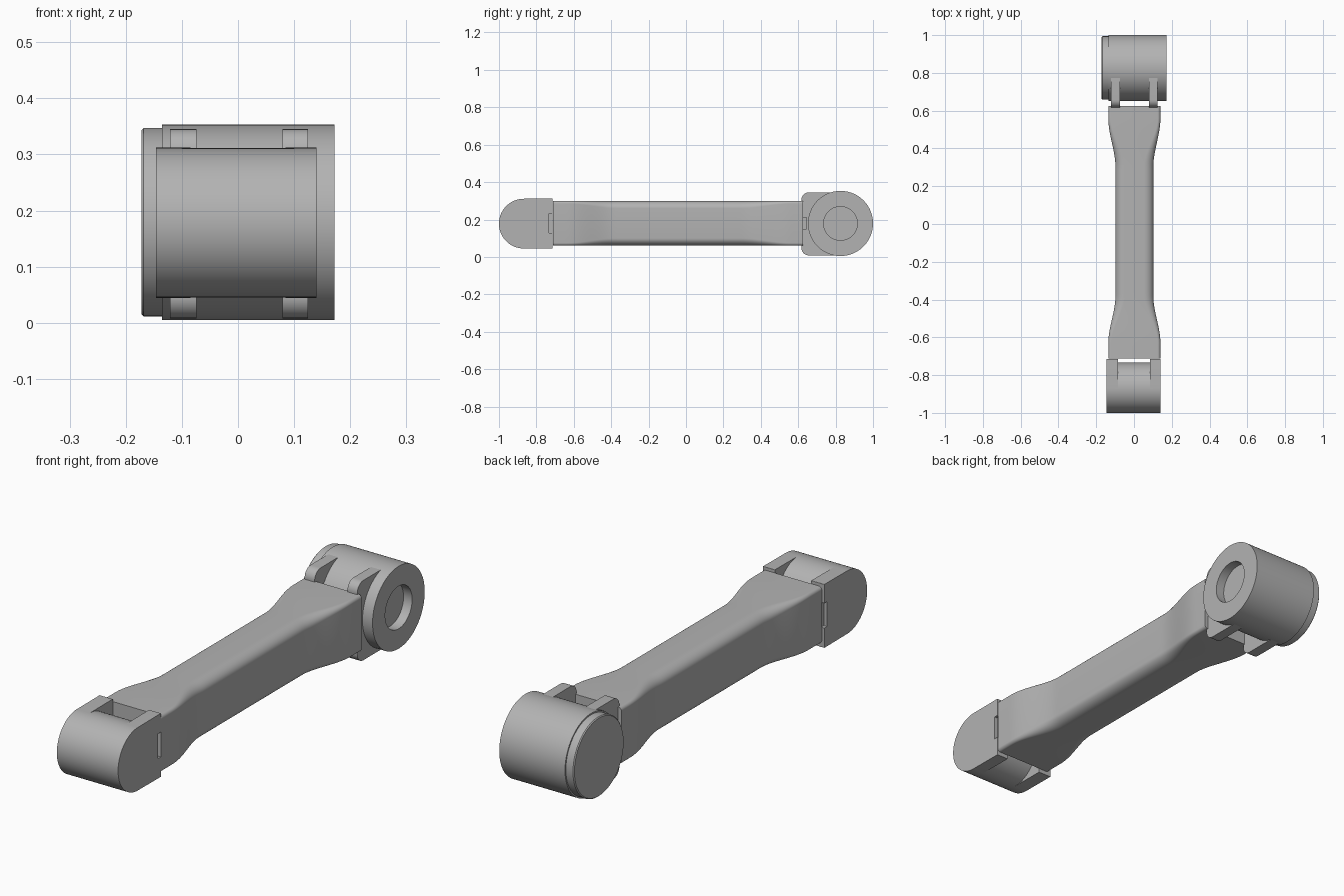
import bpy, bmesh
from math import sin, cos, pi

if "Cube" in bpy.data.objects:
    bpy.data.objects.remove(bpy.data.objects["Cube"])

grey = bpy.data.materials.new("plain grey")
grey.use_nodes = True
grey.diffuse_color = (0.45, 0.45, 0.45, 1)
grey.node_tree.nodes["Principled BSDF"].inputs["Base Color"].default_value = grey.diffuse_color


def finish(name, bm):
    bmesh.ops.remove_doubles(bm, verts=bm.verts, dist=1e-5)
    bmesh.ops.recalc_face_normals(bm, faces=bm.faces)
    mesh = bpy.data.meshes.new(name)
    bm.to_mesh(mesh)
    bm.free()
    mesh.materials.append(grey)
    obj = bpy.data.objects.new(name, mesh)
    bpy.context.collection.objects.link(obj)
    bpy.ops.object.select_all(action="DESELECT")
    obj.select_set(True)
    bpy.context.view_layer.objects.active = obj
    bpy.ops.object.shade_smooth_by_angle(angle=0.5)
    return obj


def loft(name, rings):
    """Skin closed rings of equal length and cap both ends."""
    bm = bmesh.new()
    loops = [[bm.verts.new(p) for p in ring] for ring in rings]
    n = len(loops[0])
    for a, b in zip(loops, loops[1:]):
        for i in range(n):
            j = (i + 1) % n
            bm.faces.new((a[i], a[j], b[j], b[i]))
    bm.faces.new(loops[0])
    bm.faces.new(loops[-1])
    return finish(name, bm)


def turned(name, y, z, profile, sides=96):
    """Turn (x, radius) steps about an axis along x."""
    angles = [2 * pi * i / sides for i in range(sides)]
    return loft(name, [[(x, y + r * cos(a), z + r * sin(a)) for a in angles]
                       for x, r in profile])


def rounded(corners, steps=10):
    """Outline from (centre u, centre v, radius u, radius v), one per quadrant."""
    pts = []
    for q, (u, v, ru, rv) in enumerate(corners):
        for i in range(steps + 1):
            a = (q + i / steps) * pi / 2
            pts.append((u + ru * cos(a), v + rv * sin(a)))
    return pts


def plate(name, outline, x0, x1):
    return loft(name, [[(x, y, z) for y, z in outline] for x in (x0, x1)])


def cut_slot(obj, x, y, z, size):
    bpy.ops.mesh.primitive_cube_add(size=1, location=(x, y, z))
    cutter = bpy.context.object
    cutter.scale = size
    cutter.hide_render = True
    mod = obj.modifiers.new("slot", "BOOLEAN")
    mod.operation, mod.solver, mod.object = "DIFFERENCE", "EXACT", cutter
    bpy.context.view_layer.objects.active = obj
    bpy.ops.object.modifier_apply(modifier="slot")
    bpy.data.objects.remove(cutter)


# Arm: waisted beam whose corners are softer in the middle
Y0, Y1, ZB, ZT = -0.712, 0.625, 0.06, 0.30


def flare(y):
    t = (-y - 0.38) / 0.25 if y < 0 else (y - 0.30) / 0.26
    t = min(max(t, 0), 1)
    return t * t * (3 - 2 * t)


rings = []
COUNT = 80
for k in range(COUNT + 1):
    y = Y0 + (Y1 - Y0) * k / COUNT
    f = flare(y)
    w = 0.10 + 0.038 * f
    ru, rv = 0.05 - 0.035 * f, 0.04 - 0.025 * f
    top, low = ZT - rv, ZB + rv
    section = rounded([(w - ru, top, ru, rv), (ru - w, top, ru, rv),
                       (ru - w, low, ru, rv), (w - ru, low, ru, rv)])
    rings.append([(x + 0.002, y, z) for x, z in section])
loft("arm", rings)

# Rear drum with a stepped end cap and a blind bore
turned("rear_drum", 0.826, 0.179,
       [(-0.172, 0.164), (-0.168, 0.168), (-0.135, 0.168), (-0.135, 0.174),
        (0.172, 0.174), (0.172, 0.09), (0.132, 0.09)])

# Rear lugs joining the arm to the drum
R = 0.04
lug = rounded([(0.82, 0.305, 0.005, R), (0.657, 0.305, R, R),
               (0.657, 0.048, R, R), (0.82, 0.048, 0.005, R)])
for side, x0, x1 in (("right", -0.121, -0.074), ("left", 0.079, 0.125)):
    obj = plate("rear_lug_" + side, lug, x0, x1)
    outer = x0 if side == "right" else x1
    cut_slot(obj, outer, 0.63, 0.18, (0.03, 0.026, 0.06))

# Front barrel between two rounded cheeks
CY, CZ, CR = -0.867, 0.178, 0.133
turned("front_barrel", CY, CZ, [(-0.1, CR), (0.1, CR)])
cheek = rounded([(-0.715, CZ + CR, 0.001, 0.001), (CY, CZ, CR, CR),
                 (CY, CZ, CR, CR), (-0.715, CZ - CR, 0.001, 0.001)], 24)
for side, x0, x1 in (("right", -0.146, -0.085), ("left", 0.085, 0.14)):
    obj = plate("front_cheek_" + side, cheek, x0, x1)
    outer = x0 if side == "right" else x1
    cut_slot(obj, outer, -0.722, 0.18, (0.03, 0.02, 0.105))
